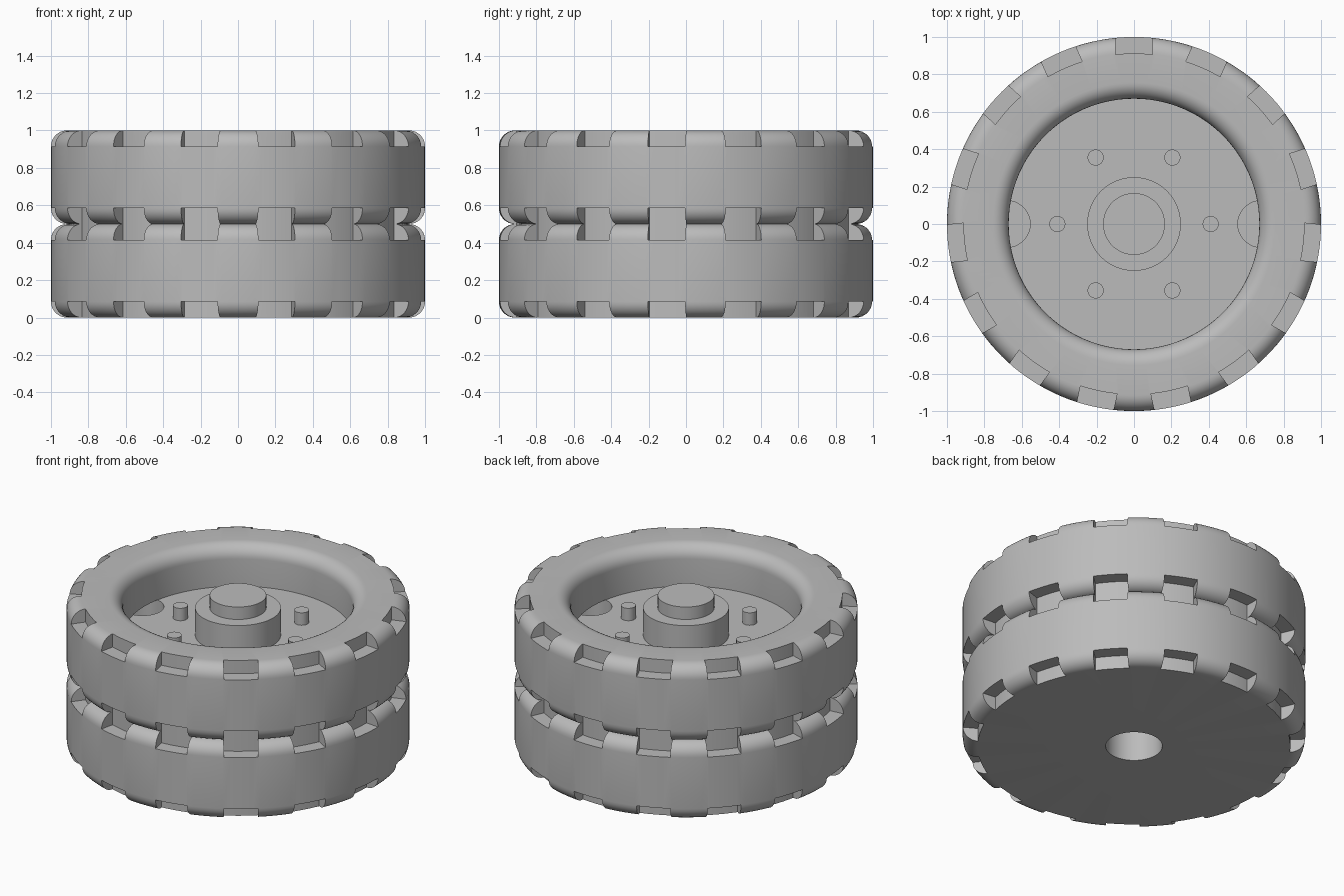
import bpy, bmesh, math
from math import sin, cos, pi, radians

if "Cube" in bpy.data.objects:
    bpy.data.objects.remove(bpy.data.objects["Cube"])

mat = bpy.data.materials.new("grey rubber")
mat.use_nodes = True
GREY = (0.5, 0.5, 0.5, 1)
mat.diffuse_color = GREY
mat.node_tree.nodes["Principled BSDF"].inputs["Base Color"].default_value = GREY

FILLET = 0.085
FLOOR = 0.74
STEPS = 8


def make_object(name, bm):
    bmesh.ops.recalc_face_normals(bm, faces=bm.faces)
    mesh = bpy.data.meshes.new(name)
    bm.to_mesh(mesh)
    bm.free()
    obj = bpy.data.objects.new(name, mesh)
    bpy.context.collection.objects.link(obj)
    mesh.materials.append(mat)
    return obj


def arc(r, z, start, end):
    """Rounded corner of the profile, centred on (r, z)."""
    angles = [radians(start + (end - start) * i / STEPS) for i in range(STEPS + 1)]
    return [(r + FILLET * cos(a), z + FILLET * sin(a)) for a in angles]


def lathe(name, profile, segments=144):
    bm = bmesh.new()
    verts = [bm.verts.new((r, 0, z)) for r, z in profile]
    edges = [bm.edges.new(pair) for pair in zip(verts, verts[1:])]
    bmesh.ops.spin(bm, geom=verts + edges, cent=(0, 0, 0), axis=(0, 0, 1),
                   angle=2 * pi, steps=segments)
    bmesh.ops.remove_doubles(bm, verts=bm.verts, dist=0.0001)
    return make_object(name, bm)


def add_cylinder(bm, x, y, low, high, radius):
    made = bmesh.ops.create_cone(bm, cap_ends=True, segments=32, radius1=radius,
                                 radius2=radius, depth=high - low)
    bmesh.ops.translate(bm, verts=made["verts"], vec=(x, y, (low + high) / 2))


def add_notch(bm, angle, low, high, inner=0.912, half=0.1):
    """Block with parallel sides and a curved inner wall."""
    sides = [half * (i / 4 - 1) for i in range(9)]
    outline = [(math.sqrt(inner ** 2 - t * t), t) for t in sides]
    outline += [(1.1, half), (1.1, -half)]
    rings = [[bm.verts.new((r * cos(angle) - t * sin(angle),
                            r * sin(angle) + t * cos(angle), z))
              for r, t in outline] for z in (low, high)]
    for ring in rings:
        bm.faces.new(ring)
    n = len(outline)
    for i in range(n):
        j = (i + 1) % n
        bm.faces.new((rings[0][i], rings[0][j], rings[1][j], rings[1][i]))


# Twin tyre with recessed rim, stepped hub and axle socket underneath
edge = 1 - FILLET
rim = 0.67
profile = [(0, 0.25), (0.165, 0.25), (0.165, 0)]
profile += arc(edge, FILLET, -90, 0)
profile += arc(edge, 0.5 - FILLET, 0, 90)
profile += arc(edge, 0.5 + FILLET, -90, 0)[1:]
profile += arc(edge, 1 - FILLET, 0, 90)
profile += arc(rim + FILLET, 1 - FILLET, 90, 180)
profile += [(rim, FLOOR), (0.25, FLOOR), (0.25, 0.915), (0.165, 0.915),
            (0.165, 0.995), (0, 0.995)]
wheel = lathe("twin_wheel", profile)

# Tread notches and the two rim pockets
bm = bmesh.new()
for k in range(15):
    angle = radians(90 + 24 * k)
    for low, high in ((-0.1, FILLET), (0.5 - FILLET, 0.5 + FILLET), (1 - FILLET, 1.1)):
        add_notch(bm, angle, low, high)
for side in (-1, 1):
    add_cylinder(bm, side * 0.68, 0, 0.5, FLOOR + 0.001, 0.125)
cutter = make_object("notch_cutter", bm)

cut = wheel.modifiers.new("notches", "BOOLEAN")
cut.operation = "DIFFERENCE"
cut.solver = "EXACT"
cut.object = cutter
bpy.context.view_layer.objects.active = wheel
wheel.select_set(True)
bpy.ops.object.modifier_apply(modifier=cut.name)
bpy.data.objects.remove(cutter)

# Ring of wheel studs
bm = bmesh.new()
for k in range(6):
    a = k * pi / 3
    add_cylinder(bm, 0.41 * cos(a), 0.41 * sin(a), FLOOR - 0.02, 0.82, 0.043)
studs = make_object("wheel_studs", bm)

studs.select_set(True)
bpy.ops.object.shade_smooth_by_angle(angle=radians(30))
